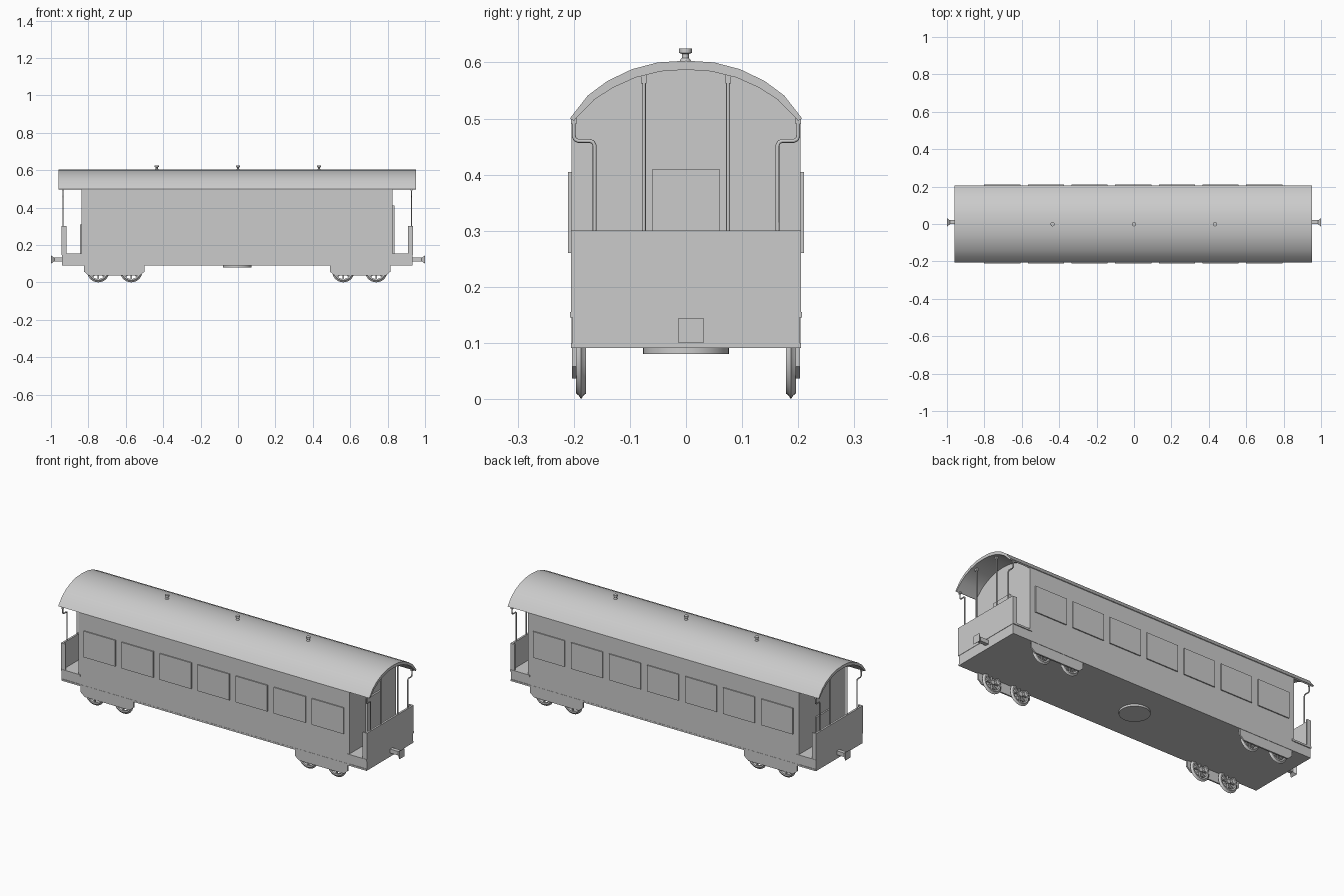
import bpy, bmesh, math
from mathutils import Matrix, Vector

if "Cube" in bpy.data.objects:
    bpy.data.objects.remove(bpy.data.objects["Cube"])

CX = -0.004  # the coach body sits a touch left of the couplers' middle


def finish(name, bm, smooth=False):
    bmesh.ops.recalc_face_normals(bm, faces=bm.faces)
    me = bpy.data.meshes.new(name)
    bm.to_mesh(me)
    bm.free()
    ob = bpy.data.objects.new(name, me)
    bpy.context.collection.objects.link(ob)
    if smooth:
        bpy.ops.object.select_all(action='DESELECT')
        ob.select_set(True)
        bpy.context.view_layer.objects.active = ob
        bpy.ops.object.shade_smooth_by_angle(angle=math.radians(35))
    return ob


def add_box(bm, x, y, z, rot=Matrix()):
    size = Matrix.Diagonal((x[1] - x[0], y[1] - y[0], z[1] - z[0], 1))
    mid = Matrix.Translation(((x[0] + x[1]) / 2, (y[0] + y[1]) / 2, (z[0] + z[1]) / 2))
    bmesh.ops.create_cube(bm, size=1, matrix=rot @ mid @ size)


def box(name, x, y, z):
    bm = bmesh.new()
    add_box(bm, sorted(x), sorted(y), sorted(z))
    return finish(name, bm)


def prism(name, pts, offset, smooth=False):
    """Extrude a closed outline of 3D points along an offset."""
    bm = bmesh.new()
    face = bm.faces.new([bm.verts.new(p) for p in pts])
    new = bmesh.ops.extrude_face_region(bm, geom=[face])['geom']
    bmesh.ops.translate(bm, vec=offset, verts=[v for v in new if isinstance(v, bmesh.types.BMVert)])
    return finish(name, bm, smooth)


def lathe(bm, profile, matrix, closed=False, steps=24):
    """Spin (radius, height) points around local z."""
    rings = [[bm.verts.new(matrix @ Vector((r * math.cos(a), r * math.sin(a), h)))
              for a in (2 * math.pi * i / steps for i in range(steps))] for r, h in profile]
    pairs = list(zip(rings, rings[1:])) + ([(rings[-1], rings[0])] if closed else [])
    for a, b in pairs:
        for i in range(steps):
            j = (i + 1) % steps
            bm.faces.new((a[i], a[j], b[j], b[i]))
    if not closed:
        bm.faces.new(rings[0])
        bm.faces.new(rings[-1])


def tube(name, pts, radius):
    cu = bpy.data.curves.new(name, 'CURVE')
    cu.dimensions = '3D'
    cu.bevel_depth = radius
    cu.bevel_resolution = 2
    cu.use_fill_caps = True
    sp = cu.splines.new('POLY')
    sp.points.add(len(pts) - 1)
    for p, co in zip(sp.points, pts):
        p.co = (*co, 1)
    ob = bpy.data.objects.new(name, cu)
    bpy.context.collection.objects.link(ob)
    bpy.ops.object.select_all(action='DESELECT')
    ob.select_set(True)
    bpy.context.view_layer.objects.active = ob
    bpy.ops.object.convert(target='MESH')
    bpy.ops.object.shade_smooth_by_angle(angle=math.radians(50))


def both_sides(half):
    """Mirror a (y, z) half arc that ends on the centre line."""
    return [(-y, z) for y, z in half] + [(y, z) for y, z in reversed(half[:-1])]


# Arched roof shell and the body beneath it
outer = both_sides([(0.207, 0.5), (0.175, 0.541), (0.14, 0.567), (0.096, 0.588), (0.05, 0.6), (0, 0.603)])
inner = both_sides([(0.2, 0.496), (0.163, 0.534), (0.13, 0.555), (0.09, 0.573), (0.045, 0.584), (0, 0.587)])
prism('roof', [(CX - 0.955, y, z) for y, z in outer + inner[::-1]], (1.91, 0, 0), True)
prism('coach_body', [(CX - 0.832, y, z) for y, z in [(-0.203, 0.095)] + inner + [(0.203, 0.095)]], (1.662, 0, 0))
for s in (-1, 1):
    box('side_wall', (CX - 0.832, CX + 0.83), (s * 0.19, s * 0.204), (0.092, 0.503))

# Underframe and round tank below the floor
box('floor_plate', (CX - 0.937, CX + 0.937), (-0.205, 0.205), (0.091, 0.1))
bm = bmesh.new()
lathe(bm, [(0.077, 0.08), (0.077, 0.095)], Matrix.Translation((CX, 0, 0)), steps=32)
finish('underfloor_disc', bm, True)

# Raised window panels along both sides
for s in (-1, 1):
    for i in range(7):
        x = CX + (i - 3) * 0.2335
        box('window', (x - 0.097, x + 0.097), (s * 0.2, s * 0.21), (0.26, 0.405))

# Open end platforms
for e in (-1, 1):
    def X(v):
        return CX + e * v

    box('platform_beam', (X(0.82), X(0.937)), (-0.202, 0.202), (0.098, 0.146))
    box('platform_deck', (X(0.82), X(0.939)), (-0.207, 0.207), (0.145, 0.155))
    box('end_panel', (X(0.928), X(0.939)), (-0.205, 0.205), (0.15, 0.3))
    box('end_door', (X(0.82), X(0.84)), (-0.06, 0.06), (0.155, 0.31 if e < 0 else 0.41))
    for s in (-1, 1):
        box('end_panel_return', (X(0.913), X(0.939)), (s * 0.197, s * 0.205), (0.15, 0.3))
        # Straight inner posts and cranked outer posts holding the roof
        px = X(0.932)
        tube('inner_post', [(px, s * 0.075, 0.29), (px, s * 0.075, 0.58)], 0.0035)
        tube('outer_post', [(px, s * y, z) for y, z in [
            (0.163, 0.29), (0.163, 0.452), (0.166, 0.458), (0.171, 0.46), (0.192, 0.46),
            (0.198, 0.463), (0.2, 0.469), (0.2, 0.503)]], 0.0035)
        box('post_cap', (px - 0.005, px + 0.005), (s * 0.07, s * 0.08), (0.562, 0.58))
        box('post_cap', (px - 0.005, px + 0.005), (s * 0.195, s * 0.205), (0.49, 0.501))

    # Coupler: square bar with a flared head
    box('coupler_bar', (e * 0.92, e * 0.985), (0.0, 0.021), (0.112, 0.134))
    bm = bmesh.new()
    rings = [[bm.verts.new((e * x, 0.009 + a * w, 0.122 + b * w))
              for a, b in ((-1, -1), (1, -1), (1, 1), (-1, 1))] for x, w in ((0.978, 0.006), (1.0, 0.0225))]
    for i in range(4):
        j = (i + 1) % 4
        bm.faces.new((rings[0][i], rings[0][j], rings[1][j], rings[1][i]))
    for r in rings:
        bm.faces.new(r)
    finish('coupler_head', bm)

    for s in (-1, 1):
        # Bogie skirt with clipped lower corners
        outline = [(0.495, 0.1), (0.495, 0.058), (0.52, 0.037), (0.795, 0.037), (0.82, 0.058), (0.82, 0.1)]
        prism('bogie_skirt', [(X(x), s * 0.195, z) for x, z in outline], (0, s * 0.008, 0))
        # Spoked wheels with a tapered flange
        for wx in (0.567, 0.743):
            place = Matrix.Translation((X(wx), s * 0.187, 0.06)) @ Matrix.Rotation(math.pi / 2, 4, 'X')
            bm = bmesh.new()
            lathe(bm, [(0.042, -0.008), (0.05, -0.009), (0.054, -0.004), (0.06, 0),
                       (0.054, 0.004), (0.05, 0.009), (0.042, 0.008)], place, closed=True)
            lathe(bm, [(0.012, -0.009), (0.012, 0.009)], place, steps=12)
            for k in range(8):
                turn = place @ Matrix.Rotation(k * math.pi / 4, 4, 'Z')
                add_box(bm, (0.009, 0.044), (-0.003, 0.003), (-0.004, 0.004), turn)
            finish('wheel', bm, True)

# Roof ventilators
for x in (-0.435, 0, 0.433):
    bm = bmesh.new()
    lathe(bm, [(0.011, 0.597), (0.009, 0.605), (0.006, 0.608), (0.006, 0.615),
               (0.0115, 0.617), (0.0115, 0.625)], Matrix.Translation((x, -0.001, 0)), steps=16)
    finish('roof_vent', bm, True)
